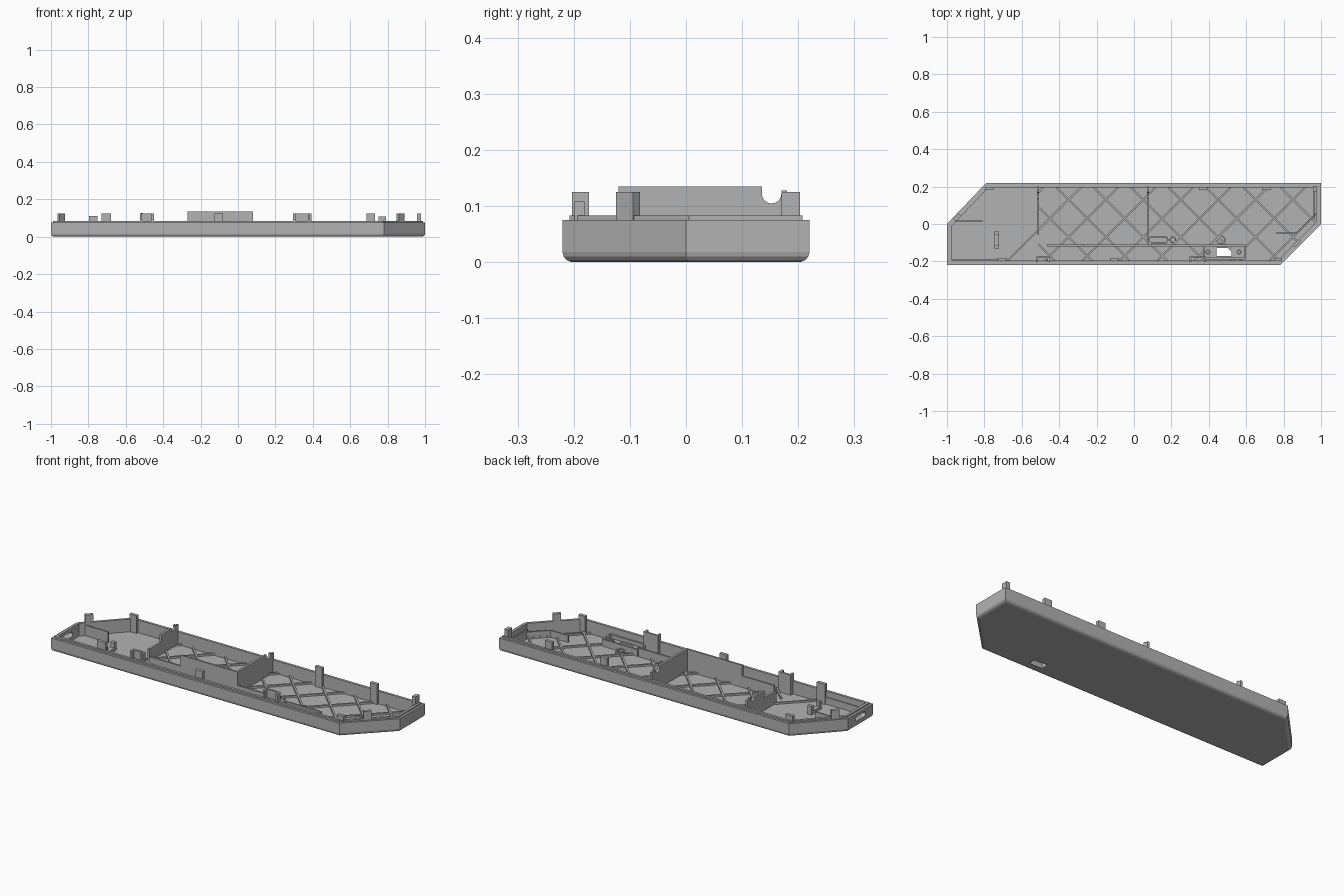
import bpy, bmesh, math
from mathutils import Vector

if "Cube" in bpy.data.objects:
    bpy.data.objects.remove(bpy.data.objects["Cube"], do_unlink=True)

grey = bpy.data.materials.new("plain_grey")
grey.use_nodes = True
colour = (0.45, 0.45, 0.45, 1)
grey.diffuse_color = colour
grey.node_tree.nodes["Principled BSDF"].inputs["Base Color"].default_value = colour

OUTLINE = [Vector(p) for p in
           [(-1, -.22), (.78, -.22), (1, 0), (1, .22), (-.79, .22), (-1, 0)]]
FLOOR = .012


def finish(name, bm):
    bmesh.ops.recalc_face_normals(bm, faces=bm.faces)
    mesh = bpy.data.meshes.new(name)
    bm.to_mesh(mesh)
    bm.free()
    mesh.materials.append(grey)
    obj = bpy.data.objects.new(name, mesh)
    bpy.context.collection.objects.link(obj)
    return obj


def inset(points, d):
    """Move every edge of a convex outline inwards by d."""
    out = []
    for i, p in enumerate(points):
        a = (p - points[i - 1]).normalized()
        b = (points[(i + 1) % len(points)] - p).normalized()
        na, nb = Vector((-a.y, a.x)), Vector((-b.y, b.x))
        out.append(p + (na + nb) * d / (1 + na.dot(nb)))
    return out


def prism(bm, points, offset):
    """Extrude a closed 3D polygon along an offset."""
    face = bm.faces.new([bm.verts.new(p) for p in points])
    new = bmesh.ops.extrude_face_region(bm, geom=[face], use_keep_orig=True)
    verts = [g for g in new["geom"] if isinstance(g, bmesh.types.BMVert)]
    bmesh.ops.translate(bm, verts=verts, vec=offset)


def bar(bm, a, b, width, z0, z1):
    """Upright bar between two plan points."""
    a, b = Vector(a), Vector(b)
    d = (b - a).normalized()
    n = Vector((-d.y, d.x)) * width / 2
    prism(bm, [(p.x, p.y, z0) for p in (a + n, b + n, b - n, a - n)], (0, 0, z1 - z0))


def bars(name, items):
    bm = bmesh.new()
    for item in items:
        bar(bm, *item)
    return finish(name, bm)


def cut(target, cutter):
    cutter.hide_render = True
    mod = target.modifiers.new("cut", "BOOLEAN")
    mod.operation, mod.object, mod.solver = "DIFFERENCE", cutter, "EXACT"
    bpy.context.view_layer.objects.active = target
    bpy.ops.object.modifier_apply(modifier=mod.name)
    bpy.data.objects.remove(cutter, do_unlink=True)


# Tray shell: rounded bottom edge, stepped lip, inner wall and floor
section = [(.016, 0), (.007, .004), (.002, .01), (0, .018), (0, .075), (.012, .075),
           (.012, .083), (.026, .083), (.026, FLOOR)]
bm = bmesh.new()
rings = [[bm.verts.new((p.x, p.y, z)) for p in inset(OUTLINE, d)] for d, z in section]
for low, high in zip(rings, rings[1:]):
    for i in range(len(low)):
        j = (i + 1) % len(low)
        bm.faces.new((low[i], low[j], high[j], high[i]))
bm.faces.new(rings[0][::-1])
bm.faces.new(rings[-1])
tray = finish("tray_shell", bm)

# Openings: socket hole in the floor, screw holes, rounded slot in the end wall
cut(tray, bars("socket_cutter", [((.44, -.15), (.52, -.15), .042, -.1, .1)]))
bm = bmesh.new()
slot = []
for k in range(16):
    t = math.tau * k / 16
    side = .03 if math.cos(t) >= 0 else -.03
    slot.append((-1.1, -.11 + side + .014 * math.cos(t), .046 + .014 * math.sin(t)))
prism(bm, slot, (.2, 0, 0))
cut(tray, finish("slot_cutter", bm))


# Diagonal lattice of low ribs, clipped to the inside of the tray
def clip(p, d, edges):
    lo, hi = -9, 9
    for q, n in edges:
        den, num = d.dot(n), (q - p).dot(n)
        if abs(den) < 1e-6:
            continue
        if den > 0:
            lo = max(lo, num / den)
        else:
            hi = min(hi, num / den)
    return (p + d * lo, p + d * hi) if hi - lo > .03 else None


inner = inset(OUTLINE, .024)
edges = []
for i, p in enumerate(inner):
    e = inner[(i + 1) % len(inner)] - p
    edges.append((p, Vector((-e.y, e.x))))
bay = edges + [(Vector((-.51, 0)), Vector((1, 0)))]
lattice = []
for k in range(-1, 8):
    c = -.48 + .2 * k
    for slope in (1, -1):
        shift = 0 if slope == 1 else .06
        seg = clip(Vector((c + shift, 0)), Vector((1, slope)).normalized(), bay)
        if seg:
            lattice.append((*seg, .01, FLOOR - .002, FLOOR + .01))
lattice.append(((-.51, -.03), (-.68, -.2), .008, FLOOR - .002, FLOOR + .01))
bars("floor_lattice", lattice)


# Cross dividers with a round cable notch near the back
def divider(name, x, profile_start, top, thick=.012):
    arc = [(.1525 + .0175 * math.cos(t), .122 + .0175 * math.sin(t))
           for t in (math.pi + math.pi * k / 8 for k in range(9))]
    profile = profile_start + [(.135, top)] + arc + [(.17, .128), (.18, .128),
                                                    (.18, .122), (.2, .122), (.2, FLOOR)]
    bm = bmesh.new()
    prism(bm, [(x - thick / 2, y, z) for y, z in profile], (thick, 0, 0))
    finish(name, bm)


divider("middle_divider", .075, [(-.12, FLOOR), (-.12, .135)], .135)
divider("side_divider", -.513, [(-.055, FLOOR), (-.055, .08), (.05, .08), (.05, .12)], .122)

# Long partition, taller beside the middle divider
bars("long_partition", [((-.465, -.115), (-.27, -.115), .01, FLOOR, .075),
                        ((-.27, -.115), (.08, -.115), .01, FLOOR, .135),
                        ((.08, -.115), (.37, -.115), .01, FLOOR, .06)])

# Snap tabs standing along the walls
tabs = []
for x, y, width, top in [(-.705, -.19, .05, .125), (-.102, -.19, .045, .125),
                         (.77, -.19, .04, .108), (.37, .19, .045, .125),
                         (.71, .19, .045, .125), (-.775, .19, .045, .11)]:
    tabs.append(((x - width / 2, y), (x + width / 2, y), .018, FLOOR, top))
tabs += [((.855, -.118), (.885, -.088), .018, FLOOR, .125),
         ((-.96, .02), (-.93, .05), .018, FLOOR, .125),
         ((.967, .17), (.967, .203), .022, FLOOR, .125)]
bars("snap_tabs", tabs)

# Bracket clips: three sided, open towards the front wall
clips = []
for x0, x1 in ((-.525, -.45), (.295, .385)):
    clips += [((x0, -.178), (x1, -.178), .01, FLOOR, .125),
              ((x0 + .006, -.203), (x0 + .006, -.175), .012, FLOOR, .125),
              ((x1 - .006, -.203), (x1 - .006, -.175), .012, FLOOR, .125)]
bars("bracket_clips", clips)

# Short guide walls at the two ends
bars("end_guides", [((-.975, .015), (-.81, .015), .008, FLOOR, .07),
                    ((-.975, -.192), (-.7, -.192), .006, FLOOR, .05),
                    ((.76, -.05), (.87, -.05), .008, FLOOR, .05),
                    ((.87, -.05), (.972, .05), .008, FLOOR, .05),
                    ((.96, .03), (.96, .18), .008, FLOOR, .06)])

# Upright cable clip near the end slot
bars("cable_clip", [((-.735, -.13), (-.735, -.04), .024, FLOOR, .03),
                    ((-.735, -.13), (-.735, -.112), .024, .03, .06),
                    ((-.735, -.058), (-.735, -.04), .024, .03, .06)])

# Socket housing: frame walls, and a raised pad around the hole
x0, x1, y0, y1 = .375, .595, -.185, -.115
frame = [((x0, y0), (x1, y0), .01, FLOOR, .05), ((x0, y1), (x1, y1), .01, FLOOR, .05),
         ((x0, y0), (x0, y1), .01, FLOOR, .05), ((x1, y0), (x1, y1), .01, FLOOR, .05)]
bars("socket_frame", frame)
pad = bars("socket_pad", [((x0, -.15), (x1, -.15), .07, FLOOR - .002, .03)])
cut(pad, bars("pad_cutter", [((.44, -.15), (.52, -.15), .042, -.1, .1)]))


# Round and stadium shaped rims on the floor
def rim(bm, x, y, radius, half=0.0, z1=.03, wall=.007, n=24):
    loops = []
    for r, z in ((radius, FLOOR), (radius, z1), (radius - wall, z1), (radius - wall, FLOOR)):
        ring = []
        for k in range(n):
            t = math.tau * (k + .5) / n
            side = math.copysign(half, math.cos(t))
            ring.append(bm.verts.new((x + side + r * math.cos(t), y + r * math.sin(t), z)))
        loops.append(ring)
    for a, b in zip(loops, loops[1:] + loops[:1]):
        for i in range(n):
            j = (i + 1) % n
            bm.faces.new((a[i], a[j], b[j], b[i]))


bm = bmesh.new()
rim(bm, .13, -.085, .02, .034)
rim(bm, .208, -.085, .018)
rim(bm, .465, -.085, .024)
for x in (.395, .562):
    rim(bm, x, -.15, .013, 0, .04)
finish("floor_rims", bm)
